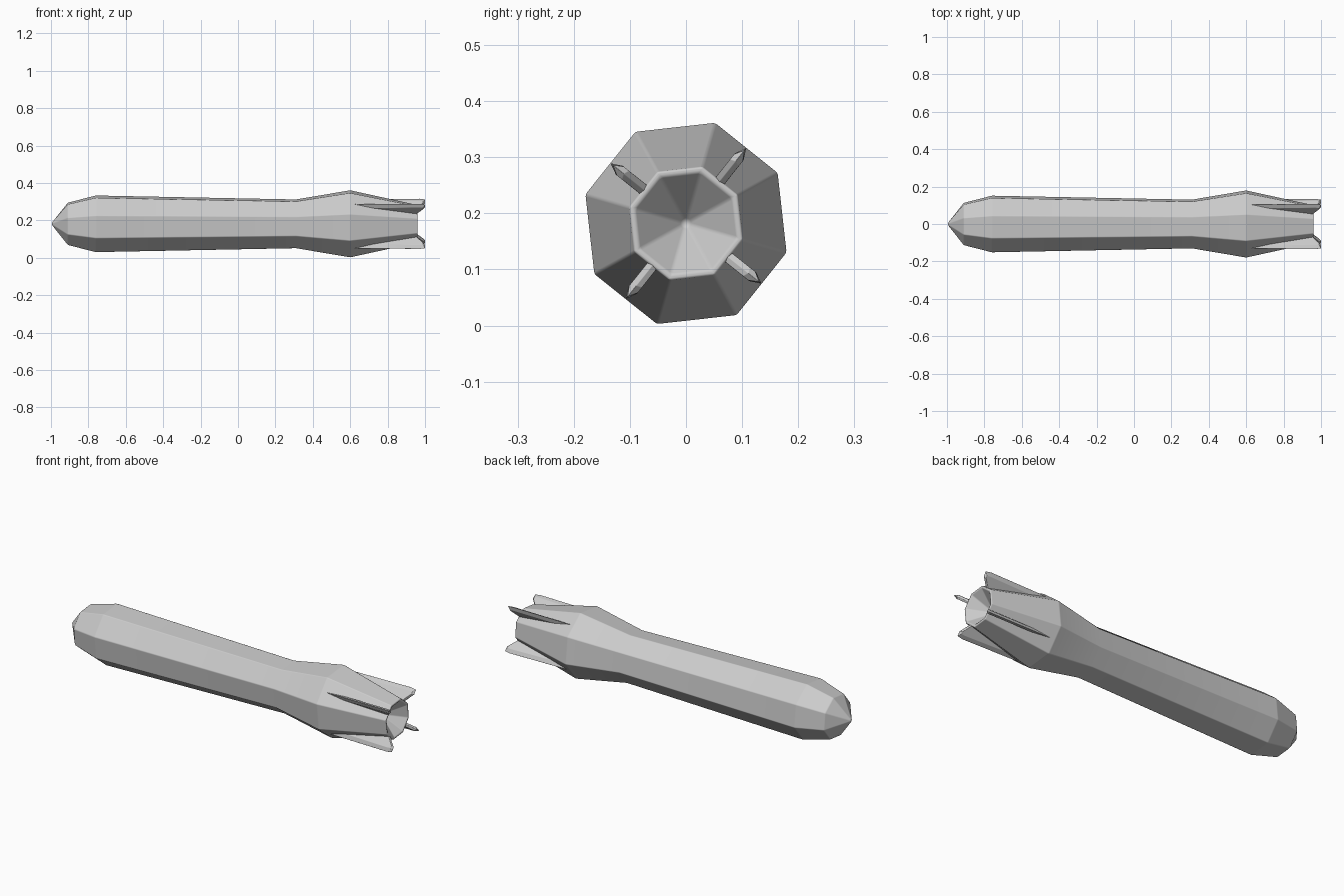
import bpy
import bmesh
from math import radians, sin, cos
from mathutils import Matrix

cube = bpy.data.objects.get("Cube")
if cube:
    bpy.data.objects.remove(cube, do_unlink=True)

AXIS_Z = 0.182      # height of the long axis
ROLL = 28.9         # roll of the eight-sided hull, in degrees

grey = bpy.data.materials.new("light grey")
grey.use_nodes = True
grey.diffuse_color = (0.6, 0.6, 0.6, 1)
grey.node_tree.nodes["Principled BSDF"].inputs["Base Color"].default_value = (0.6, 0.6, 0.6, 1)


def finish(bm, name, bevel):
    """Turn a bmesh into a softly bevelled object on the hull axis."""
    bmesh.ops.recalc_face_normals(bm, faces=bm.faces)
    mesh = bpy.data.meshes.new(name)
    bm.to_mesh(mesh)
    bm.free()
    mesh.materials.append(grey)
    obj = bpy.data.objects.new(name, mesh)
    obj.location.z = AXIS_Z
    bpy.context.collection.objects.link(obj)
    bpy.ops.object.select_all(action="DESELECT")
    obj.select_set(True)
    bpy.context.view_layer.objects.active = obj
    bpy.ops.object.shade_smooth_by_angle(angle=radians(50))
    mod = obj.modifiers.new("soft_edges", "BEVEL")
    mod.width = bevel
    mod.segments = 2
    mod.limit_method = "ANGLE"
    mod.angle_limit = radians(12)
    mod.harden_normals = True
    return obj


# Hull: an eight-sided lathe from the nose, over the flared tail, into the nozzle
profile = [(-1, 0), (-0.91, 0.118), (-0.76, 0.158), (0.31, 0.136),
           (0.6, 0.187), (0.96, 0.105), (0.96, 0.095), (0.86, 0)]
bm = bmesh.new()
rings = []
for x, r in profile:
    count = 8 if r else 1
    angles = [radians(ROLL + 45 * i) for i in range(count)]
    rings.append([bm.verts.new((x, r * cos(a), r * sin(a))) for a in angles])
for a, b in zip(rings, rings[1:]):
    for i in range(8):
        j = (i + 1) % 8
        corners = [a[i % len(a)], a[j % len(a)], b[j % len(b)], b[i % len(b)]]
        bm.faces.new(list(dict.fromkeys(corners)))
finish(bm, "hull", 0.004)

# Tail fins: a flat plate with a knife-edged outer rim, one on every second hull side
outer = [(0.62, 0.168), (0.97, 0.172), (1.0, 0.167), (1.0, 0.142), (0.955, 0.09)]
inner = [(0.63, 0.145), (0.97, 0.152), (0.99, 0.15), (0.99, 0.138), (0.945, 0.085)]
for k in range(4):
    bm = bmesh.new()
    rim = [bm.verts.new((x, r, 0)) for x, r in outer]
    for side in (-1, 1):
        plate = [bm.verts.new((x, r, side * 0.01)) for x, r in inner]
        bm.faces.new(plate)
        for i in range(4):
            bm.faces.new((rim[i], rim[i + 1], plate[i + 1], plate[i]))
        # Root of the fin, hidden inside the hull
        bm.faces.new((rim[4], rim[0], plate[0], plate[4]))
    bm.transform(Matrix.Rotation(radians(ROLL + 22.5 + 90 * k), 4, "X"))
    finish(bm, f"tail_fin_{k + 1}", 0.001)
